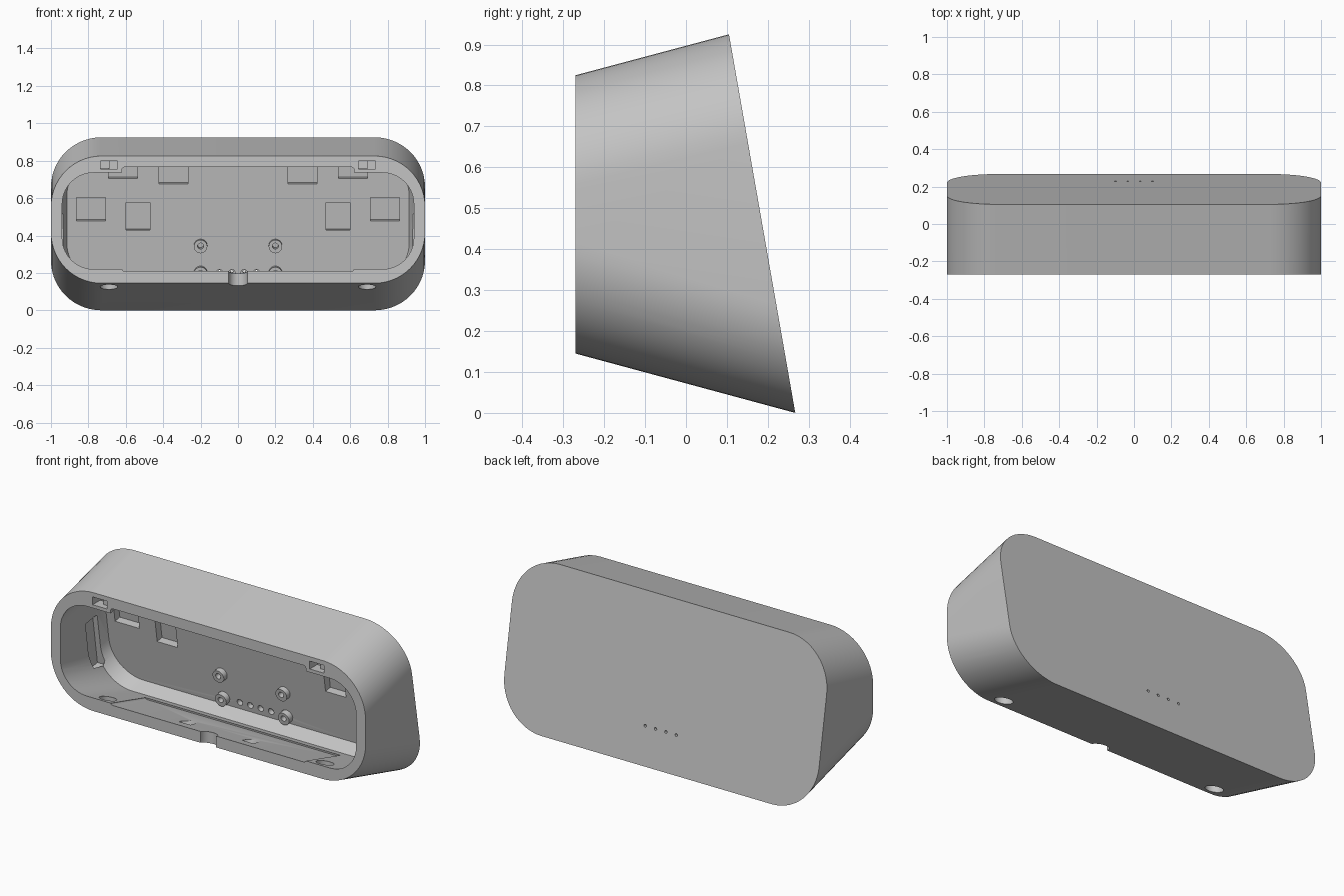
import bpy, bmesh, math
from mathutils import Vector, Matrix

cube = bpy.data.objects.get("Cube")
if cube:
    bpy.data.objects.remove(cube, do_unlink=True)

grey = bpy.data.materials.new("plain_grey")
grey.use_nodes = True
grey.diffuse_color = (0.55, 0.55, 0.55, 1)
grey.node_tree.nodes["Principled BSDF"].inputs["Base Color"].default_value = (0.55, 0.55, 0.55, 1)

# Side profile: lower and upper edges running from front to back
LOW = (Vector((0, -0.27, 0.145)), Vector((0, 0.267, 0)))
HIGH = (Vector((0, -0.27, 0.825)), Vector((0, 0.105, 0.925)))
WALL = 0.85        # depth fraction of the inner back wall
TILT = 0.152       # lean of the back wall


def finish(bm, name):
    bmesh.ops.recalc_face_normals(bm, faces=bm.faces)
    mesh = bpy.data.meshes.new(name)
    bm.to_mesh(mesh)
    bm.free()
    mesh.materials.append(grey)
    obj = bpy.data.objects.new(name, mesh)
    bpy.context.collection.objects.link(obj)
    return obj


def ring(t, half, bottom, top, r, steps=14):
    """Rounded rectangle across the tapering body at depth fraction t."""
    lo, hi = LOW[0].lerp(LOW[1], t), HIGH[0].lerp(HIGH[1], t)
    up = (hi - lo).normalized()
    lo, hi = lo + up * bottom, hi - up * top
    height = (hi - lo).length
    points = []
    corners = [(half - r, height - r), (r - half, height - r), (r - half, r), (half - r, r)]
    for i, (cx, cv) in enumerate(corners):
        for k in range(steps + 1):
            a = (i + k / steps) * math.pi / 2
            points.append(lo + up * (cv + r * math.sin(a)) + Vector((cx + r * math.cos(a), 0, 0)))
    return points


def loft(name, rings):
    bm = bmesh.new()
    loops = [[bm.verts.new(p) for p in pts] for pts in rings]
    for a, b in zip(loops, loops[1:]):
        for i in range(len(a)):
            j = (i + 1) % len(a)
            bm.faces.new((a[i], a[j], b[j], b[i]))
    bm.faces.new(loops[0])
    bm.faces.new(loops[-1])
    return finish(bm, name)


def box(name, center, size, tilt=0.0):
    bm = bmesh.new()
    m = Matrix.Translation(center) @ Matrix.Rotation(tilt, 4, 'X') @ Matrix.Diagonal((*size, 1))
    bmesh.ops.create_cube(bm, size=1, matrix=m)
    return finish(bm, name)


def rod(name, center, radius, length, turn=0.0, segments=24):
    bm = bmesh.new()
    m = Matrix.Translation(center) @ Matrix.Rotation(turn, 4, 'X')
    bmesh.ops.create_cone(bm, cap_ends=True, segments=segments, radius1=radius,
                          radius2=radius, depth=length, matrix=m)
    return finish(bm, name)


def combine(target, tool, operation='DIFFERENCE'):
    mod = target.modifiers.new("shape", 'BOOLEAN')
    mod.operation, mod.solver, mod.object = operation, 'EXACT', tool
    bpy.context.view_layer.objects.active = target
    bpy.ops.object.modifier_apply(modifier=mod.name)
    bpy.data.objects.remove(tool, do_unlink=True)


def wall_y(z):
    return 0.188 - 0.153 * z


ACROSS = math.pi / 2 + TILT   # rods standing square to the back wall

# Outer housing
housing = loft("housing", [ring(0, 1, 0, 0, 0.27), ring(1, 1, 0, 0, 0.27)])

# Main cavity with a bevel around the back wall, and the wider middle of the opening
combine(housing, loft("cavity", [ring(-0.06, 0.94, 0.075, 0.09, 0.165),
                                 ring(0.70, 0.94, 0.075, 0.085, 0.2),
                                 ring(WALL, 0.915, 0.14, 0.1, 0.2)]))
combine(housing, loft("opening_middle", [ring(-0.06, 0.62, 0.065, 0.06, 0.012, 3),
                                         ring(0.6, 0.62, 0.065, 0.06, 0.012, 3)]))

# Screw access grooves in the lip, then bosses with screw holes
for x in (-0.2, 0.2):
    combine(housing, rod("groove", (x, -0.02, 0.2), 0.038, 0.36, math.pi / 2))
    for z in (0.2, 0.345):
        combine(housing, rod("boss", (x, wall_y(z), z), 0.036, 0.06, ACROSS), 'UNION')
        combine(housing, rod("screw_hole", (x, wall_y(z) - 0.02, z), 0.016, 0.08, ACROSS))

# Four contact holes through the back wall, wider on the inside
for i in range(4):
    x = (i - 1.5) * 0.066
    combine(housing, rod("contact_hole", (x, wall_y(0.2) + 0.05, 0.21), 0.008, 0.24, ACROSS, 12))
    combine(housing, rod("counterbore", (x, wall_y(0.2), 0.2), 0.018, 0.06, ACROSS, 16))

for side in (-1, 1):
    # Rectangular pockets in the back wall: centre x, centre z, width, height
    for x, z, w, h in ((0.785, 0.54, 0.155, 0.125), (0.535, 0.503, 0.13, 0.15),
                       (0.615, 0.765, 0.155, 0.12), (0.345, 0.74, 0.155, 0.13)):
        combine(housing, box("pocket", (side * x, wall_y(z), z), (w, 0.09, h), TILT))
    # Pocket in the end wall
    combine(housing, box("end_pocket", (side * 0.94, 0.03, 0.36), (0.05, 0.1, 0.3), TILT))
    # Latch slot in the upper rim, deeper on one half
    combine(housing, box("latch_slot", (side * 0.69, -0.27, 0.777), (0.09, 0.07, 0.045)))
    combine(housing, box("latch_slot_deep", (side * 0.69 - 0.0225, -0.25, 0.777), (0.045, 0.13, 0.045)))
    # Round hole through the floor
    combine(housing, rod("floor_hole", (side * 0.69, -0.195, 0.16), 0.047, 0.2))

# Cable notch in the lower rim
combine(housing, rod("cable_notch", (0, -0.27, 0.18), 0.05, 0.2))

bpy.ops.object.select_all(action='DESELECT')
housing.select_set(True)
bpy.context.view_layer.objects.active = housing
bpy.ops.object.shade_smooth_by_angle(angle=math.radians(25))
